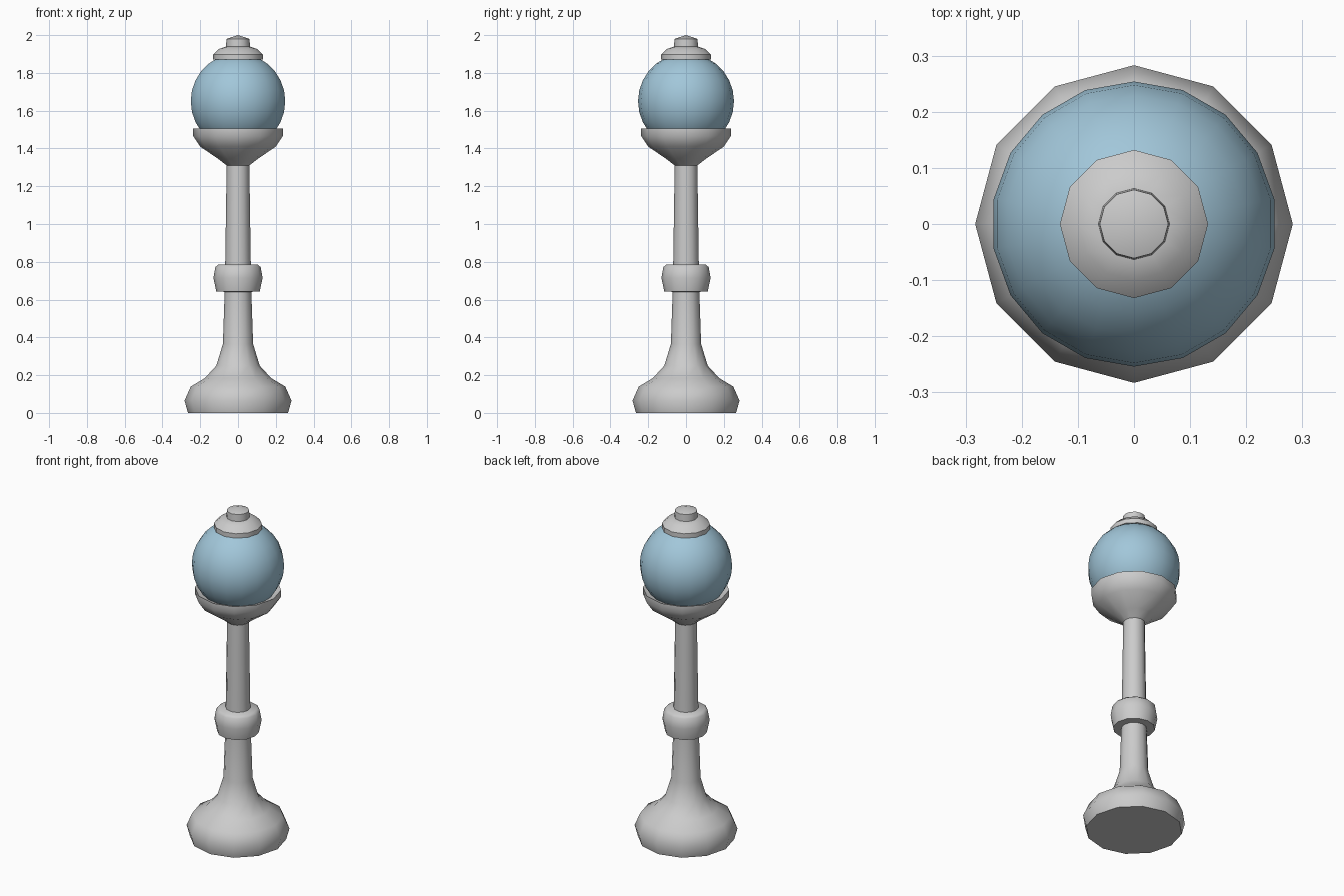
import bpy, bmesh, math

cube = bpy.data.objects.get("Cube")
if cube:
    bpy.data.objects.remove(cube, do_unlink=True)


def material(name, rgb):
    m = bpy.data.materials.new(name)
    m.use_nodes = True
    m.diffuse_color = (*rgb, 1)
    m.node_tree.nodes["Principled BSDF"].inputs["Base Color"].default_value = (*rgb, 1)
    return m


stone = material("pale grey", (0.60, 0.60, 0.60))
glass = material("light blue", (0.36, 0.57, 0.70))


def finish(bm, name, mat):
    bmesh.ops.recalc_face_normals(bm, faces=bm.faces)
    mesh = bpy.data.meshes.new(name)
    bm.to_mesh(mesh)
    bm.free()
    mesh.materials.append(mat)
    obj = bpy.data.objects.new(name, mesh)
    bpy.context.collection.objects.link(obj)
    bpy.ops.object.select_all(action="DESELECT")
    obj.select_set(True)
    bpy.context.view_layer.objects.active = obj
    bpy.ops.object.shade_smooth_by_angle(angle=math.radians(42))


def lathe(name, profile, mat, sides=12):
    """Turn (radius, height) points about z, closed at both ends."""
    bm = bmesh.new()
    verts = [bm.verts.new((r, 0, z)) for r, z in profile]
    edges = [bm.edges.new(pair) for pair in zip(verts, verts[1:])]
    bmesh.ops.spin(bm, geom=verts + edges, cent=(0, 0, 0), axis=(0, 0, 1),
                   angle=math.tau, steps=sides, use_merge=True)
    bmesh.ops.remove_doubles(bm, verts=bm.verts, dist=0.0005)
    finish(bm, name, mat)


# Flared foot running up into the lower shaft
lathe("base", [(0, 0), (0.265, 0), (0.283, 0.065), (0.25, 0.14), (0.175, 0.185),
               (0.115, 0.25), (0.08, 0.365), (0.07, 0.66), (0, 0.66)], stone)

# Collar round the middle of the post
lathe("collar", [(0, 0.64), (0.115, 0.642), (0.13, 0.715), (0.12, 0.772),
                 (0.105, 0.785), (0, 0.79)], stone)

# Upper shaft opening into the globe cup
lathe("post_and_cup", [(0, 0.77), (0.068, 0.77), (0.06, 1.31), (0.105, 1.345),
                       (0.2, 1.41), (0.237, 1.465), (0.237, 1.505),
                       (0.2, 1.49), (0, 1.49)], stone)

# Lamp globe
bm = bmesh.new()
bmesh.ops.create_uvsphere(bm, u_segments=18, v_segments=14, radius=0.254)
bmesh.ops.translate(bm, verts=bm.verts, vec=(0, 0, 1.65))
finish(bm, "globe", glass)

# Cap and finial
lathe("cap", [(0, 1.87), (0.132, 1.87), (0.132, 1.897), (0.1, 1.927),
              (0.06, 1.94), (0, 1.94)], stone)
lathe("finial", [(0, 1.93), (0.064, 1.93), (0.061, 1.98), (0, 2.0)], stone)
